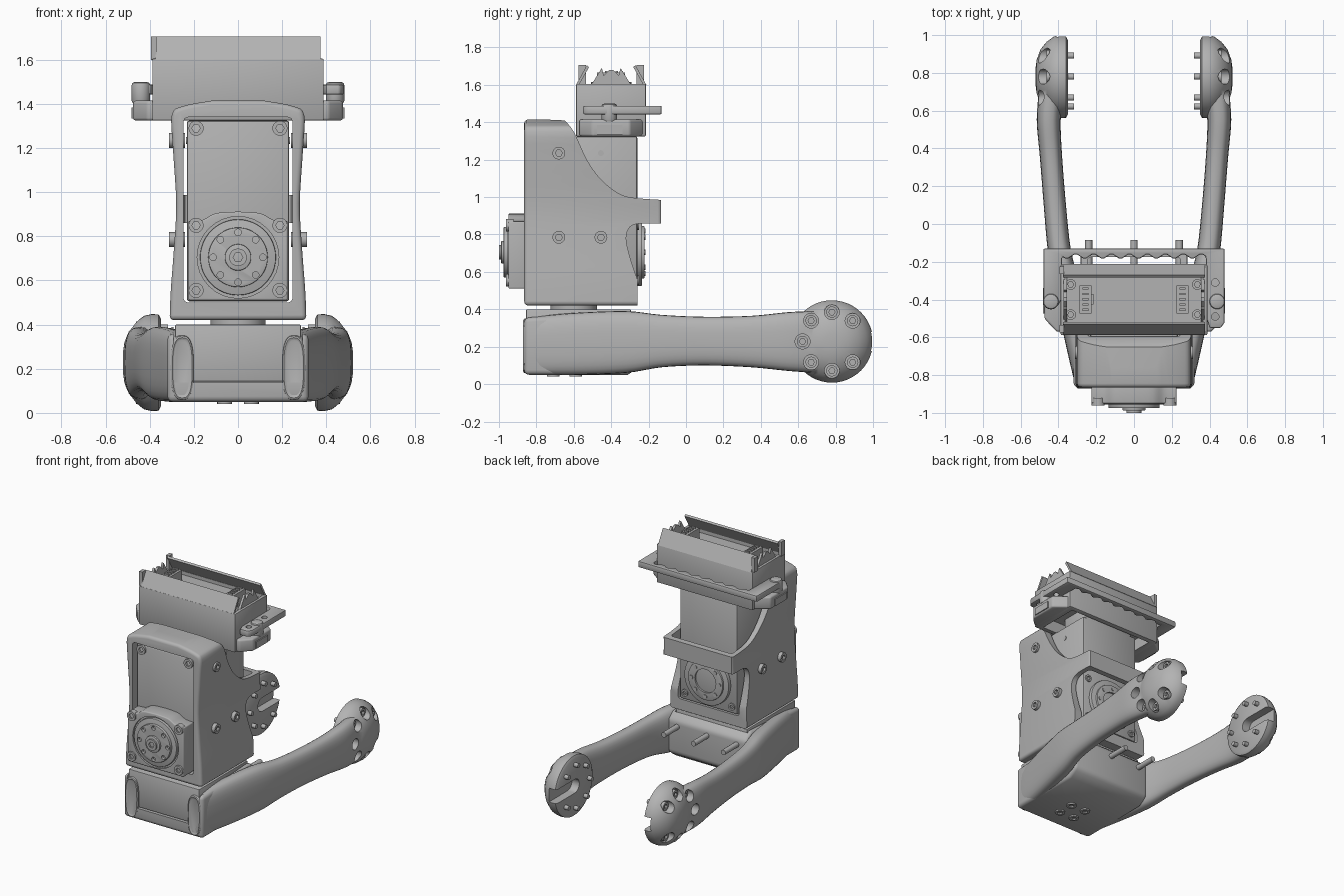
import bpy, bmesh, math
from mathutils import Vector, Matrix

old = bpy.data.objects.get("Cube")
if old:
    bpy.data.objects.remove(old)

gray = bpy.data.materials.new("plain gray")
gray.use_nodes = True
COLOR = (0.45, 0.45, 0.45, 1)
gray.diffuse_color = COLOR
gray.node_tree.nodes["Principled BSDF"].inputs["Base Color"].default_value = COLOR
parts = []


def finish(name, bm):
    bmesh.ops.recalc_face_normals(bm, faces=bm.faces)
    mesh = bpy.data.meshes.new(name)
    bm.to_mesh(mesh)
    bm.free()
    mesh.materials.append(gray)
    ob = bpy.data.objects.new(name, mesh)
    bpy.context.scene.collection.objects.link(ob)
    parts.append(ob)
    return ob


def bake(ob):
    """Apply all modifiers of an object."""
    bpy.context.view_layer.update()
    dg = bpy.context.evaluated_depsgraph_get()
    ob.data = bpy.data.meshes.new_from_object(ob.evaluated_get(dg))
    ob.modifiers.clear()
    return ob


def bevel(ob, width, segments=3):
    m = ob.modifiers.new("bevel", 'BEVEL')
    m.width, m.segments = width, segments
    m.limit_method, m.angle_limit = 'ANGLE', math.radians(40)
    return bake(ob)


def boolean(ob, tool, kind='DIFFERENCE'):
    m = ob.modifiers.new("cut", 'BOOLEAN')
    m.operation, m.object, m.solver = kind, tool, 'EXACT'
    bake(ob)
    parts.remove(tool)
    bpy.data.objects.remove(tool)
    return ob


def place(axis, a, b, t):
    return {'x': (t, a, b), 'y': (a, t, b), 'z': (a, b, t)}[axis]


def prism(name, pts, axis, lo, hi, round_by=0, segments=3):
    bm = bmesh.new()
    ends = [[bm.verts.new(place(axis, a, b, t)) for a, b in pts] for t in (lo, hi)]
    n = len(pts)
    for e in ends:
        bm.faces.new(e)
    for i in range(n):
        j = (i + 1) % n
        bm.faces.new((ends[0][i], ends[0][j], ends[1][j], ends[1][i]))
    ob = finish(name, bm)
    return bevel(ob, round_by, segments) if round_by else ob


def box(name, x, y, z, round_by=0, segments=2):
    pts = [(x[0], y[0]), (x[1], y[0]), (x[1], y[1]), (x[0], y[1])]
    return prism(name, pts, 'z', z[0], z[1], round_by, segments)


def disc(name, axis, a, b, r, lo, hi, round_by=0, sides=32):
    pts = [(a + r * math.cos(i * math.tau / sides), b + r * math.sin(i * math.tau / sides))
           for i in range(sides)]
    return prism(name, pts, axis, lo, hi, round_by, 2)


def bolt(name, axis, a, b, r, lo, hi):
    """Bolt head with a hex socket in the hi end."""
    ob = disc(name, axis, a, b, r, lo, hi, 0, 20)
    d = 0.015 if hi > lo else -0.015
    return boolean(ob, disc("socket", axis, a, b, r * 0.55, hi - d, hi + d, 0, 6))


def smooth(pts, n=6):
    """Sample a Catmull-Rom curve through the points."""
    p = [Vector(q) for q in [pts[0], *pts, pts[-1]]]
    out = []
    for a, b, c, d in zip(p, p[1:], p[2:], p[3:]):
        for k in range(n):
            t = k / n
            out.append((2 * b + (c - a) * t + (2 * a - 5 * b + 4 * c - d) * t * t
                        + (3 * b - a - 3 * c + d) * t ** 3) / 2)
    return [tuple(v) for v in out] + [tuple(pts[-1])]


# Main housing: side profile crossed with a waisted front profile, then hollowed
side = [(-0.87, 0.42), (-0.26, 0.42)]
side += smooth([(-0.26, 0.56), (-0.3, 0.68), (-0.32, 0.78), (-0.3, 0.84), (-0.25, 0.86)], 4)
side += [(-0.135, 0.86), (-0.135, 0.985)]
side += smooth([(-0.22, 0.99), (-0.34, 1.01), (-0.45, 1.09), (-0.53, 1.2), (-0.6, 1.35), (-0.65, 1.41)], 4)
side += [(-0.87, 1.42)]
housing = prism("housing", side, 'x', -0.4, 0.4)
edge = smooth([(0.31, 0.42), (0.305, 0.55), (0.29, 0.75), (0.28, 0.95), (0.295, 1.2), (0.3, 1.35),
               (0.25, 1.39), (0.12, 1.415)], 4)
front = edge + [(-x, z) for x, z in reversed(edge)]
boolean(housing, prism("front_shape", front, 'y', -0.865, -0.13, 0.03), 'INTERSECT')
boolean(housing, box("cavity", (-0.247, 0.247), (-1, -0.175), (0.5, 1.34), 0.02))

# Upper servo with its front output and rear bearing
box("upper_servo", (-0.232, 0.232), (-0.835, -0.26), (0.505, 1.325), 0.012)
top_edge = smooth([(0.225, 0.87), (0.16, 0.875), (0.1, 0.905), (0, 0.912)], 4)
plate = [(0.225, 0.51)] + top_edge + [(-x, z) for x, z in reversed(top_edge[:-1])] + [(-0.225, 0.51)]
prism("output_plate", plate, 'y', -0.95, -0.83, 0.008)
groove = disc("groove", 'y', 0, 0.705, 0.185, -0.96, -0.935)
output = bpy.data.objects["output_plate"]
boolean(output, groove)
disc("output_rim", 'y', 0, 0.705, 0.172, -0.955, -0.9, 0.005, 48)
horn = disc("output_horn", 'y', 0, 0.705, 0.135, -0.975, -0.9, 0.004, 48)
for i in range(8):
    t = i * math.tau / 8
    boolean(horn, disc("hole", 'y', 0.113 * math.cos(t), 0.705 + 0.113 * math.sin(t), 0.015, -0.99, -0.955, 0, 16))
disc("horn_boss", 'y', 0, 0.705, 0.06, -0.988, -0.95, 0.004)
bolt("horn_bolt", 'y', 0, 0.705, 0.04, -0.97, -1.0)
for x in (-0.19, 0.19):
    for z, y in ((0.555, -0.962), (0.85, -0.962), (1.29, -0.85)):
        bolt("corner_bolt", 'y', x, z, 0.034, y + 0.04, y)
    for z in (0.555, 0.85):
        bolt("rear_bolt", 'y', x, z, 0.025, -0.27, -0.25)
disc("rear_flange", 'y', 0, 0.705, 0.18, -0.27, -0.235, 0.005, 48)
rear = disc("rear_ring", 'y', 0, 0.705, 0.14, -0.25, -0.222, 0.004, 48)
boolean(rear, disc("bore", 'y', 0, 0.705, 0.085, -0.24, -0.2))
for i in range(8):
    t = i * math.tau / 8
    disc("rear_pin", 'y', 0.113 * math.cos(t), 0.705 + 0.113 * math.sin(t), 0.014, -0.24, -0.217, 0, 12)

# Base cradle, lower servo and the yaw joint
base_side = [(-0.865, 0.05), (-0.31, 0.05), (-0.24, 0.1), (-0.24, 0.34), (-0.3, 0.39), (-0.865, 0.355)]
base = prism("base_cradle", base_side, 'x', -0.32, 0.32, 0.025)
boolean(base, box("servo_bay", (-0.292, 0.292), (-1, -0.29), (0.137, 0.6)))
box("lower_servo", (-0.285, 0.285), (-0.855, -0.295), (0.142, 0.4), 0.006)
disc("yaw_joint", 'z', 0, -0.6, 0.125, 0.39, 0.43)
for x in (-0.24, 0, 0.24):
    disc("rear_rod", 'y', x, 0.3, 0.019, -0.3, -0.085, 0, 16)
for i in range(4):
    t = i * math.tau / 4 + math.pi / 4
    bolt("base_bolt", 'z', 0.085 * math.cos(t), -0.65 + 0.085 * math.sin(t), 0.034, 0.07, 0.04)

# Fork arms: lofted tubes ending in domed hubs (y, inner x, outer x, low z, high z)
stations = smooth([(-0.865, 0.22, 0.29, 0.08, 0.33), (-0.845, 0.2, 0.312, 0.055, 0.355),
                   (-0.6, 0.24, 0.37, 0.05, 0.38), (-0.32, 0.29, 0.43, 0.06, 0.39),
                   (-0.13, 0.335, 0.458, 0.09, 0.37), (0.1, 0.36, 0.478, 0.1, 0.36),
                   (0.35, 0.38, 0.498, 0.09, 0.365), (0.55, 0.388, 0.515, 0.07, 0.385),
                   (0.7, 0.37, 0.505, 0.06, 0.39)], 4)
DOME = [(0.2, 0.35), (0.218, 0.36), (0.22, 0.39), (0.212, 0.425), (0.185, 0.462), (0.145, 0.495),
        (0.09, 0.515), (0.04, 0.522)]
HY, HZ = 0.78, 0.228


def loft(name, rings):
    bm = bmesh.new()
    vs = [[bm.verts.new(p) for p in ring] for ring in rings]
    n = len(vs[0])
    for r, q in zip(vs, vs[1:]):
        for i in range(n):
            bm.faces.new((r[i], r[(i + 1) % n], q[(i + 1) % n], q[i]))
    bm.faces.new(vs[0])
    bm.faces.new(vs[-1])
    return finish(name, bm)


def squircle(y, x0, x1, z0, z1, n=28):
    ring = []
    for i in range(n):
        c, s = math.cos(i * math.tau / n), math.sin(i * math.tau / n)
        c, s = (math.copysign(abs(v) ** 0.72, v) for v in (c, s))
        ring.append(((x0 + x1 + (x1 - x0) * c) / 2, y, (z0 + z1 + (z1 - z0) * s) / 2))
    return ring


def hub_ring(r, x, n=48):
    return [(x, HY + r * math.cos(i * math.tau / n), HZ + r * math.sin(i * math.tau / n)) for i in range(n)]


def mirrored(ob, name):
    bm = bmesh.new()
    bm.from_mesh(ob.data)
    bm.transform(Matrix.Scale(-1, 4, (1, 0, 0)))
    finish(name, bm)


before = len(parts)
arm = loft("fork_arm", [squircle(*s) for s in stations])
hub = loft("fork_hub", [hub_ring(r, x) for r, x in DOME])
boolean(arm, hub, 'UNION')
boolean(arm, box("slot", (0.3, 0.41), (HY, 1.1), (HZ - 0.05, HZ + 0.05)))
boolean(arm, disc("slot_end", 'x', HY, HZ, 0.05, 0.3, 0.41))
for i in range(1, 8):
    t = i * math.tau / 8
    y, z = HY + 0.157 * math.cos(t), HZ + 0.157 * math.sin(t)
    boolean(arm, disc("pit", 'x', y, z, 0.04, 0.44, 0.6, 0, 24))
    bolt("hub_bolt", 'x', y, z, 0.03, 0.43, 0.462)
    disc("hub_pin", 'x', y, z, 0.016, 0.318, 0.36, 0, 16)
# Housing side bolts
for y, z in ((-0.68, 1.235), (-0.68, 0.785), (-0.455, 0.785)):
    bolt("side_bolt", 'x', y, z, 0.034, 0.24, 0.312)
disc("servo_side_pin", 'x', -0.455, 1.235, 0.016, 0.2, 0.236, 0, 16)

# Head side brackets, shared by both sides
bracket = [(0.37, -0.57), (0.41, -0.57), (0.475, -0.5), (0.475, -0.3), (0.37, -0.22)]
prism("head_bracket", bracket, 'z', 1.325, 1.415, 0.012)
box("side_connector", (0.46, 0.482), (-0.475, -0.34), (1.335, 1.385))
disc("bracket_knob", 'z', 0.44, -0.41, 0.042, 1.4, 1.5, 0.015, 24)
for y in (-0.48, -0.32):
    bolt("board_bolt", 'z', 0.335, y, 0.028, 1.58, 1.615)
box("board_connector", (0.225, 0.288), (-0.475, -0.325), (1.58, 1.665))
for k in range(5):
    box("connector_pin", (0.24, 0.272), (-0.46 + k * 0.028, -0.448 + k * 0.028), (1.66, 1.675))
peaks = [(-0.52, 1.59), (-0.5, 1.61), (-0.45, 1.69), (-0.44, 1.65), (-0.41, 1.68), (-0.39, 1.68),
         (-0.36, 1.65), (-0.35, 1.69), (-0.3, 1.61), (-0.28, 1.59)]
prism("end_peak", peaks, 'x', 0.355, 0.372)
for ob in parts[before:]:
    mirrored(ob, ob.name.split(".")[0] + "_right")

# Head: board case with inward leaning lips
case = box("head_case", (-0.388, 0.388), (-0.588, -0.215), (1.325, 1.605), 0.005)
boolean(case, box("tray", (-0.365, 0.365), (-0.57, -0.233), (1.58, 1.7)))
boolean(case, box("underside", (-0.34, 0.34), (-0.555, -0.25), (1.3, 1.41)))
box("neck", (-0.2, 0.2), (-0.5, -0.27), (1.31, 1.45), 0.01)
for s in (-1, 1):
    lip = [(-0.4 + s * d, z) for d, z in ((0.188, 1.6), (0.172, 1.6), (0.118, 1.695), (0.13, 1.705))]
    prism("case_lip", lip, 'x', -0.375, 0.375)
    box("lip_end", (-0.395, -0.37), (-0.4 + s * 0.155 - 0.02, -0.4 + s * 0.155 + 0.02), (1.6, 1.705))
box("board_chip", (-0.285, -0.215), (-0.425, -0.37), (1.58, 1.6))

# Bumper frame round the rear of the head, with a scalloped inner edge
wave = [(-0.38 + 0.76 * i / 48, -0.172 - 0.012 * math.sin(i * math.tau / 6)) for i in range(49)]
frame = [(-0.48, -0.43), (-0.48, -0.13), (0.48, -0.13), (0.48, -0.52), (0.46, -0.55), (0.4, -0.55),
         (0.385, -0.5)] + wave[::-1] + [(-0.385, -0.4), (-0.4, -0.43)]
bumper = prism("bumper_frame", frame, 'z', 1.442, 1.488, 0.008, 2)
for y in (-0.31, -0.49):
    boolean(bumper, disc("hole", 'z', 0.43, y, 0.02, 1.4, 1.55, 0, 16))

# Smooth shading with sharp edges kept
bpy.ops.object.select_all(action='DESELECT')
for ob in parts:
    ob.select_set(True)
bpy.context.view_layer.objects.active = parts[0]
bpy.ops.object.shade_smooth_by_angle(angle=math.radians(35))
